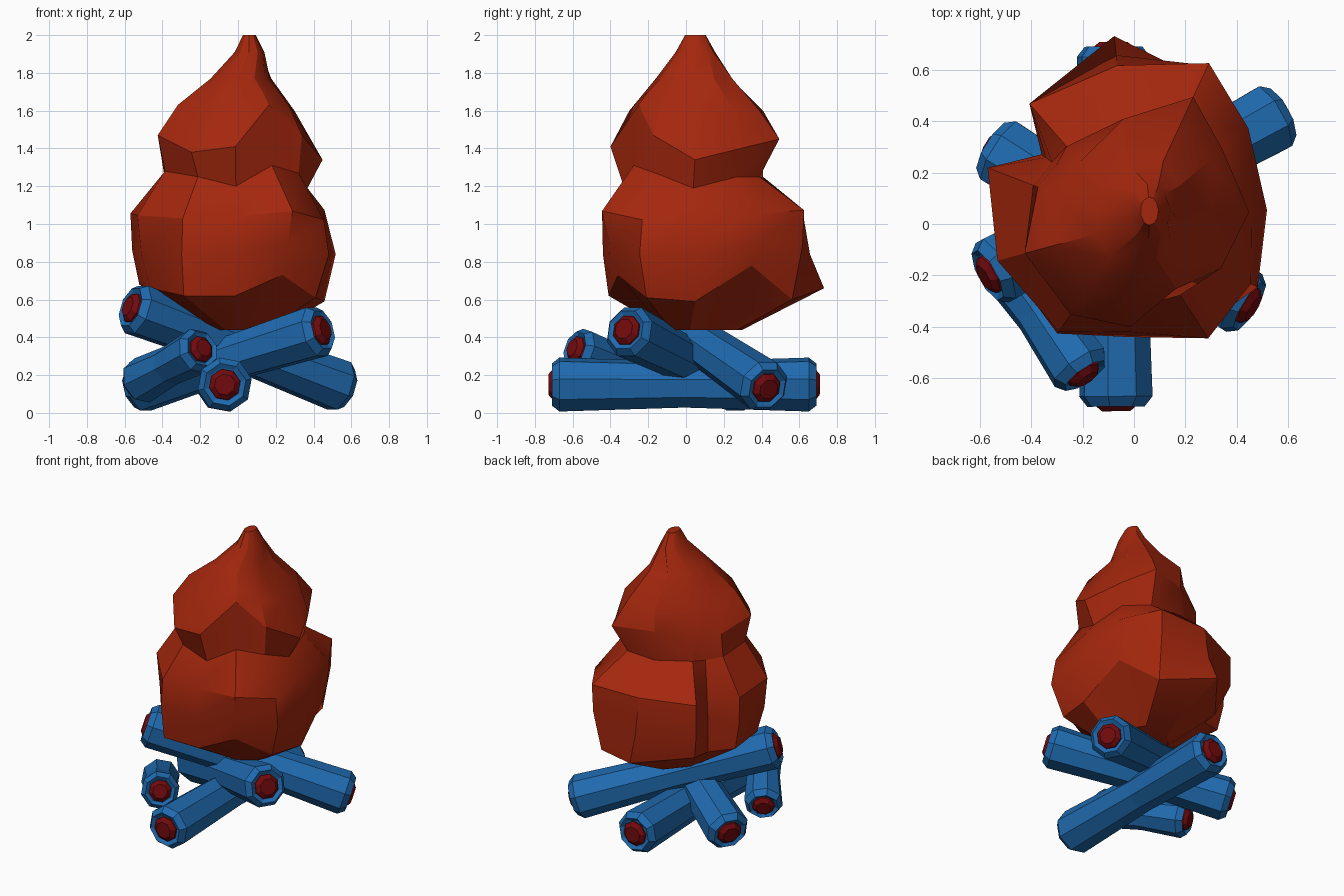
import bpy, bmesh, math, random
from mathutils import Vector

if "Cube" in bpy.data.objects:
    bpy.data.objects.remove(bpy.data.objects["Cube"])

random.seed(4)


def material(name, rgb):
    m = bpy.data.materials.new(name)
    m.diffuse_color = (*rgb, 1)
    m.use_nodes = True
    m.node_tree.nodes["Principled BSDF"].inputs["Base Color"].default_value = m.diffuse_color
    return m


BARK = material("bark_blue", (0.014, 0.145, 0.43))
EMBER = material("ember_red", (0.17, 0.003, 0.004))
FIRE = material("fire_orange", (0.37, 0.02, 0.004))


def loft(name, rings, mat, smooth=None):
    """Skin a list of equal-sized point rings and cap both ends."""
    bm = bmesh.new()
    loops = [[bm.verts.new(p) for p in ring] for ring in rings]
    n = len(loops[0])
    for a, b in zip(loops, loops[1:]):
        for i in range(n):
            j = (i + 1) % n
            bm.faces.new((a[i], a[j], b[j], b[i]))
    bm.faces.new(loops[0][::-1])
    bm.faces.new(loops[-1])
    bmesh.ops.recalc_face_normals(bm, faces=bm.faces)
    me = bpy.data.meshes.new(name)
    bm.to_mesh(me)
    bm.free()
    me.materials.append(mat)
    ob = bpy.data.objects.new(name, me)
    bpy.context.collection.objects.link(ob)
    if smooth:
        bpy.ops.object.select_all(action='DESELECT')
        ob.select_set(True)
        bpy.context.view_layer.objects.active = ob
        bpy.ops.object.shade_smooth_by_angle(angle=math.radians(smooth))
    return ob


def rod(name, start, axis, profile, mat, roll):
    """Eight-sided turned shape; profile = (distance along axis, radius)."""
    side = axis.cross(Vector((0, 0, 1))).normalized()
    up = side.cross(axis)
    rings = []
    for t, r in profile:
        rings.append([start + axis * t
                      + side * (r * math.cos(math.radians(roll + 45 * i)))
                      + up * (r * math.sin(math.radians(roll + 45 * i)))
                      for i in range(8)])
    return loft(name, rings, mat)


# Logs: waisted octagonal rods with chamfered, recessed ends and domed embers
# name: start, end, thickness, roll
logs = {
    "front_back_log": ((-0.07, -0.71, 0.15), (-0.08, 0.69, 0.15), 1.02, 12),
    "short_log": ((-0.19, -0.59, 0.34), (-0.53, -0.10, 0.16), 0.87, 12),
    "left_leaning_log": ((0.45, -0.32, 0.44), (-0.55, 0.30, 0.13), 1.0, 22.5),
    "right_leaning_log": ((0.57, 0.43, 0.13), (-0.57, -0.20, 0.56), 1.0, 22.5),
}
for name, (a, b, k, roll) in logs.items():
    a, b = Vector(a), Vector(b)
    length = (b - a).length
    axis = (b - a).normalized()
    half = [(0.015, 0.088 * k), (0.0, 0.112 * k), (0.04, 0.143 * k)]
    profile = (half + [(length / 2, 0.122 * k)]
               + [(length - t, r) for t, r in reversed(half)])
    rod(name, a, axis, profile, BARK, roll)
    dome = [(0.03, 0.085 * k), (0.005, 0.082 * k), (-0.018, 0.055 * k)]
    rod(name + "_ember_start", a, axis, dome, EMBER, roll)
    rod(name + "_ember_end", b, -axis, dome, EMBER, roll)

# Flame: ragged tiers; each row is height, then radii at the bearings below
bearings = [6, 40, 65, 96, 131, 143, 159, 195, 235, 268, 303, 333]
tiers = [
    (0.44, .20, .25, .30, .30, .22, .20, .18, .15, .12, .10, .13, .17),
    (0.64, .46, .54, .62, .735, .52, .45, .56, .48, .50, .41, .43, .46),
    (0.84, .52, .57, .68, .66, .62, .45, .60, .53, .52, .44, .48, .54),
    (1.05, .46, .58, .69, .62, .62, .43, .61, .55, .51, .42, .53, .51),
    (1.25, .37, .42, .43, .41, .40, .40, .42, .40, .37, .33, .33, .36),
    (1.42, .45, .45, .545, .41, .40, .38, .40, .44, .43, .40, .30, .38),
    (1.60, .30, .39, .43, .41, .32, .31, .32, .33, .31, .30, .24, .30),
    (1.77, .17, .23, .27, .24, .19, .16, .14, .15, .16, .16, .16, .16),
]
# Hem lines that zigzag in height
hems = {
    0.64: (-.05, .14, -.04, .02, 0, 0, .04, .02, -.02, -.02, .09, -.03),
    0.84: (0, .06, .04, 0, 0, .04, .02, 0, 0, 0, .05, 0),
    1.25: (-.06, 0, 0, 0, .01, .01, .02, .03, 0, -.05, .06, .02),
    1.42: (-.08, -.02, .03, .03, -.02, -.02, 0, .05, -.04, -.01, .21, .05),
    1.60: (-.02, 0, 0, 0, 0, 0, 0, .03, .01, 0, .10, .03),
}
rings = []
for z, *radii in tiers:
    wobble = 0.03 if 1.0 < z < 1.2 else 0.0
    lift = hems.get(z, [0] * len(bearings))
    rings.append([Vector((r * math.cos(math.radians(d)),
                          r * math.sin(math.radians(d)),
                          z + h + random.uniform(-wobble, wobble)))
                  for r, d, h in zip(radii, bearings, lift)])
# Flame tip, slightly wider front to back
for z, rx, ry in ((1.91, 0.08, 0.105), (2.0, 0.035, 0.055)):
    rings.append([Vector((0.06 + rx * math.cos(math.radians(d)),
                          0.05 + ry * math.sin(math.radians(d)), z))
                  for d in bearings])
loft("flame", rings, FIRE, smooth=28)
